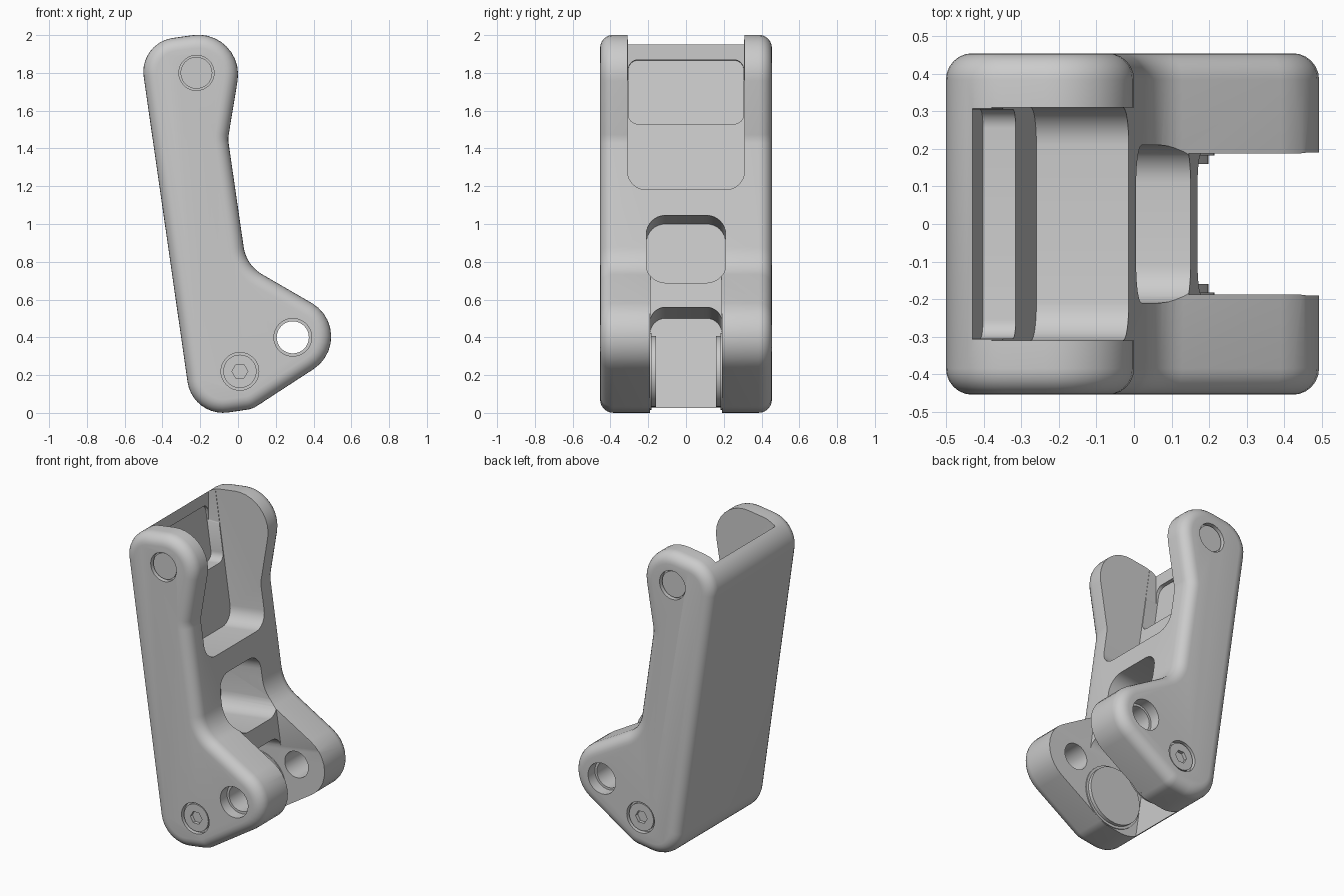
import bpy, bmesh, math
from mathutils import Vector

if "Cube" in bpy.data.objects:
    bpy.data.objects.remove(bpy.data.objects["Cube"])

TILT = 0.144      # lean of the arm: x shift per unit of height
HALF = 0.455      # half thickness of the body
PIVOT, BOLT, BORE = (-0.22, 1.80), (0.01, 0.22), (0.29, 0.40)


def rounded(corners, steps=10):
    """Polygon from (u, v, radius) corners, each replaced by an arc."""
    pts = []
    for i, (u, v, r) in enumerate(corners):
        p = Vector((u, v))
        a = (Vector(corners[i - 1][:2]) - p).normalized()
        b = (Vector(corners[(i + 1) % len(corners)][:2]) - p).normalized()
        if r == 0:
            pts.append(p)
            continue
        half = a.angle(b) / 2
        centre = p + (a + b).normalized() * r / math.sin(half)
        start = p + a * r / math.tan(half) - centre
        end = p + b * r / math.tan(half) - centre
        sweep = math.pi - 2 * half
        for k in range(steps + 1):
            t = k / steps
            pts.append(centre + (start * math.sin((1 - t) * sweep)
                                 + end * math.sin(t * sweep)) / math.sin(sweep))
    return pts


def prism(name, near, far):
    """Solid between two matching loops of 3D points."""
    bm = bmesh.new()
    a = [bm.verts.new(p) for p in near]
    b = [bm.verts.new(p) for p in far]
    bm.faces.new(a)
    bm.faces.new(b[::-1])
    for i in range(len(a)):
        j = (i + 1) % len(a)
        bm.faces.new((a[j], a[i], b[i], b[j]))
    bmesh.ops.recalc_face_normals(bm, faces=bm.faces)
    mesh = bpy.data.meshes.new(name)
    bm.to_mesh(mesh)
    bm.free()
    ob = bpy.data.objects.new(name, mesh)
    bpy.context.collection.objects.link(ob)
    return ob


def along_y(name, pts, y0, y1):
    return prism(name, [(u, y0, v) for u, v in pts], [(u, y1, v) for u, v in pts])


def disc(name, centre, r, y0, y1, sides=40):
    ring = [(centre[0] + r * math.cos(math.tau * k / sides),
             centre[1] + r * math.sin(math.tau * k / sides)) for k in range(sides)]
    return along_y(name, ring, y0, y1)


def pocket(half_y, low, high, back, radius, tilt=TILT):
    """Cutter entering from +x; its back wall leans with the arm."""
    pts = rounded([(-half_y, low, radius), (half_y, low, radius),
                   (half_y, high, radius), (-half_y, high, radius)], 8)
    near = [(back - tilt * z, y, z) for y, z in pts]
    return prism("cutter", near, [(x + 1, y, z + tilt) for x, y, z in near])


def activate(ob):
    bpy.ops.object.select_all(action='DESELECT')
    ob.select_set(True)
    bpy.context.view_layer.objects.active = ob


def apply(ob, kind, **settings):
    mod = ob.modifiers.new(kind.title(), kind)
    for key, value in settings.items():
        setattr(mod, key, value)
    activate(ob)
    bpy.ops.object.modifier_apply(modifier=mod.name)


def cut(ob, cutter):
    cutter.hide_render = True
    apply(ob, 'BOOLEAN', operation='DIFFERENCE', solver='EXACT', object=cutter)
    bpy.data.objects.remove(cutter)


def smooth(ob):
    activate(ob)
    bpy.ops.object.shade_smooth_by_angle(angle=math.radians(30))


# Body: leaning arm with a forward foot, rims rounded
outline = rounded([
    (-0.24, -0.025, 0.19), (0.076, 0.021, 0.12), (0.68, 0.414, 0.205),
    (0.044, 0.782, 0.2), (-0.053, 1.45, 0.15), (0.044, 2.04, 0.21),
    (-0.525, 1.959, 0.18)])
body = along_y("lever_body", outline, -HALF, HALF)
apply(body, 'BEVEL', width=0.07, segments=6, limit_method='ANGLE',
      angle_limit=math.radians(60), use_clamp_overlap=False)

# Upper fork pocket, its recessed panel and top lip
cut(body, pocket(0.31, 1.146, 2.5, -0.095, 0.1))
cut(body, pocket(0.305, 1.517, 1.866, -0.184, 0.05))
cut(body, pocket(0.308, 1.75, 2.5, -0.43, 0.02, tilt=0))

# Middle window
cut(body, pocket(0.21, 0.63, 1.0, -0.166, 0.1))

# Lower fork: deep pocket and open gap between the feet
cut(body, pocket(0.19, -0.5, 0.5, -0.17, 0.08))
cut(body, pocket(0.188, -0.5, 0.95, 0.25, 0.02))

# Bore through the feet
cut(body, disc("cutter", BORE, 0.085, -1, 1))

# Side details, repeated on both faces
for side, label in ((-1, "front"), (1, "back")):
    cut(body, disc("cutter", BORE, 0.1, side * (HALF - 0.07), side))
    cut(body, disc("cutter", BOLT, 0.1, side * (HALF - 0.03), side))
    cut(body, disc("cutter", PIVOT, 0.093, side * (HALF - 0.03), side))

    pin = disc(label + "_pivot_pin", PIVOT, 0.084, side * 0.4, side * (HALF - 0.015))
    smooth(pin)

    bolt = disc(label + "_bolt", BOLT, 0.088, side * 0.4, side * (HALF - 0.008))
    cut(bolt, disc("cutter", BOLT, 0.042, side * (HALF - 0.04), side, sides=6))
    smooth(bolt)

    boss = disc(label + "_inner_boss", BOLT, 0.188, side * 0.16, side * 0.2)
    smooth(boss)
    flange = disc(label + "_boss_flange", BOLT, 0.204, side * 0.183, side * 0.2)
    smooth(flange)

smooth(body)
